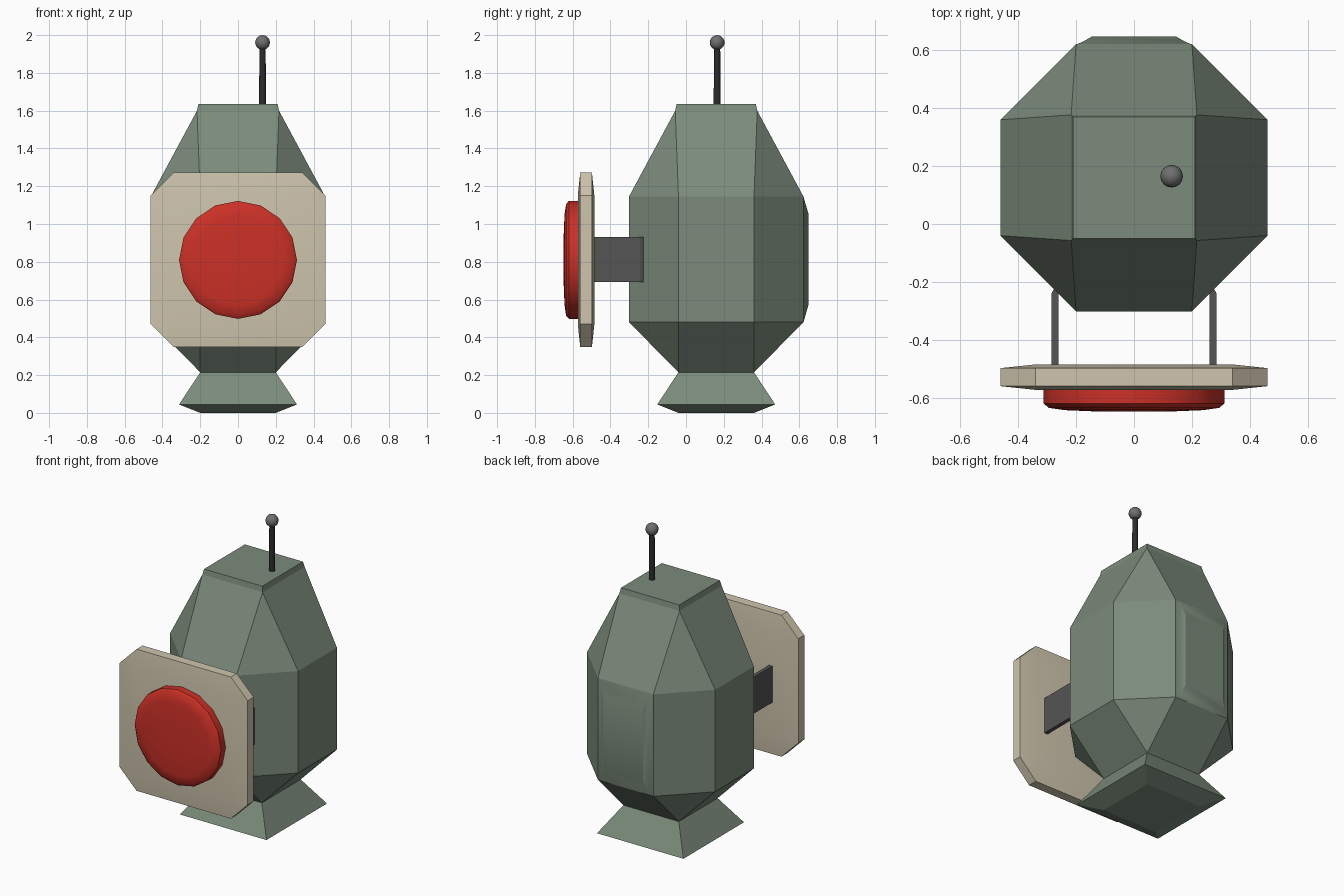
import bpy, bmesh, math
from mathutils import Vector

if "Cube" in bpy.data.objects:
    bpy.data.objects.remove(bpy.data.objects["Cube"])


def material(name, rgb):
    m = bpy.data.materials.new(name)
    m.diffuse_color = (*rgb, 1)
    m.use_nodes = True
    m.node_tree.nodes["Principled BSDF"].inputs["Base Color"].default_value = m.diffuse_color
    return m


green = material("green_grey", (0.20, 0.26, 0.20))
cream = material("cream", (0.62, 0.56, 0.42))
red = material("red", (0.60, 0.03, 0.02))
dark = material("dark_grey", (0.09, 0.09, 0.09))
black = material("black", (0.025, 0.025, 0.025))
grey = material("ball_grey", (0.16, 0.16, 0.16))


def loft(name, rings, mat, smooth=None):
    """Skin equal-length rings of points and cap both ends."""
    bm = bmesh.new()
    rows = [[bm.verts.new(p) for p in ring] for ring in rings]
    n = len(rows[0])
    for a, b in zip(rows, rows[1:]):
        for i in range(n):
            j = (i + 1) % n
            bm.faces.new((a[i], a[j], b[j], b[i]))
    bm.faces.new(rows[0][::-1])
    bm.faces.new(rows[-1])
    bmesh.ops.remove_doubles(bm, verts=bm.verts, dist=1e-4)
    bmesh.ops.recalc_face_normals(bm, faces=bm.faces)
    me = bpy.data.meshes.new(name)
    bm.to_mesh(me)
    bm.free()
    me.materials.append(mat)
    ob = bpy.data.objects.new(name, me)
    bpy.context.collection.objects.link(ob)
    if smooth:
        bpy.ops.object.select_all(action='DESELECT')
        ob.select_set(True)
        bpy.context.view_layer.objects.active = ob
        bpy.ops.object.shade_smooth_by_angle(angle=math.radians(smooth))
    return ob


def octagon(h, c):
    """Square of half-size h with corners cut at c (c == h gives a square)."""
    return [(c, -h), (h, -c), (h, c), (c, h), (-c, h), (-h, c), (-h, -c), (-c, -h)]


def circle(r, n):
    return [(r * math.sin(2 * math.pi * i / n), r * math.cos(2 * math.pi * i / n)) for i in range(n)]


# Body with flared foot
CY = 0.16
profile = [(0.0, 0.20, 0.20), (0.045, 0.312, 0.312), (0.215, 0.20, 0.20),
           (0.48, 0.462, 0.20), (1.145, 0.462, 0.20),
           (1.60, 0.217, 0.217), (1.635, 0.21, 0.21)]
loft("body", [[(x, y + CY, z) for x, y in octagon(h, c)] for z, h, c in profile], green)

# Raised panel on the back
panel = [(0.61, 0.195, 0.48, 1.145), (0.622, 0.195, 0.48, 1.145),
         (0.632, 0.172, 0.515, 1.11), (0.648, 0.145, 0.57, 1.055)]
loft("back_panel", [[(-w, y, a), (w, y, a), (w, y, b), (-w, y, b)] for y, w, a, b in panel], green, 30)

# Front plate and its round button
CZ = 0.81
plate = [(-0.485, 0.34, 0.34), (-0.498, 0.462, 0.34), (-0.560, 0.462, 0.34), (-0.573, 0.34, 0.34)]
loft("front_plate", [[(x, y, z + CZ) for x, z in octagon(h, c)] for y, h, c in plate], cream, 30)

button = [(-0.56, 0.312), (-0.62, 0.312), (-0.635, 0.295), (-0.643, 0.24), (-0.648, 0.12)]
loft("red_button", [[(x, y, z + CZ) for x, z in circle(r, 16)] for y, r in button], red, 40)

# Flat arms joining plate and body, bent in at the body end
arm = [(0.285, -0.49), (0.285, -0.24), (0.278, -0.226), (0.265, -0.219), (0.25, -0.225), (0.26, -0.24), (0.26, -0.49)]
for side, label in ((1, "right"), (-1, "left")):
    loft(label + "_arm", [[(side * x, y, z) for x, y in arm] for z in (0.693, 0.93)], dark)

# Antenna
AX, AY = 0.13, 0.165
loft("antenna_rod", [[(x + AX, y + AY, z) for x, y in circle(r, 12)]
                     for z, r in ((1.62, 0.019), (1.95, 0.016))], black, 40)
bpy.ops.mesh.primitive_uv_sphere_add(segments=16, ring_count=10, radius=0.039, location=(AX, AY, 1.961))
ball = bpy.context.object
ball.name = "antenna_ball"
ball.data.materials.append(grey)
bpy.ops.object.shade_smooth_by_angle(angle=math.radians(40))
